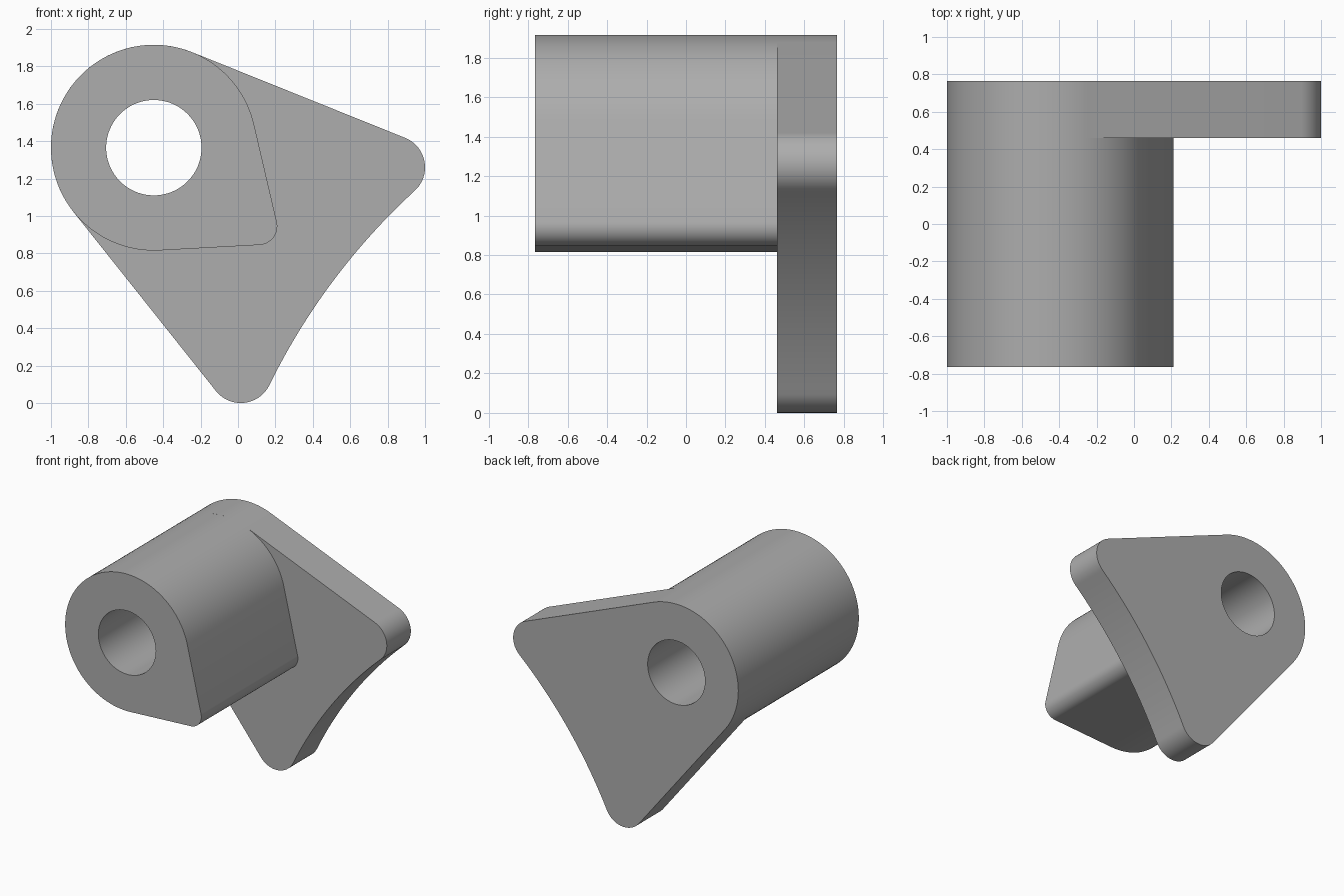
import bpy, bmesh, math
from mathutils import Vector

cube = bpy.data.objects.get("Cube")
if cube:
    bpy.data.objects.remove(cube)

grey = bpy.data.materials.new("plain grey")
grey.use_nodes = True
GREY = (0.42, 0.42, 0.42, 1)
grey.diffuse_color = GREY
grey.node_tree.nodes["Principled BSDF"].inputs["Base Color"].default_value = GREY

HUB, HUB_R, BORE_R = Vector((-0.45, 1.365)), 0.55, 0.255
FRONT, STEP, BACK = -0.765, 0.46, 0.765


def arc(c, r, a0, a1, n):
    """Points on an arc, angles in radians."""
    return [c + r * Vector((math.cos(a0 + (a1 - a0) * i / n),
                            math.sin(a0 + (a1 - a0) * i / n))) for i in range(n + 1)]


def tangent(c0, r0, c1, r1):
    """Outward normal angle of the outer tangent, walking counter-clockwise."""
    d = c1 - c0
    return math.atan2(d.y, d.x) - math.acos((r0 - r1) / d.length)


def ccw(a0, a1):
    return a0 + (a1 - a0) % math.tau


def extrude(name, outline, y0, y1):
    """Bored prism along y from an outline in x and z."""
    bm = bmesh.new()
    bore = arc(HUB, BORE_R, 0, math.tau, 96)[:-1]
    rings = []
    for y in (y0, y1):
        edges = []
        for loop in (outline, bore):
            vs = [bm.verts.new((p.x, y, p.y)) for p in loop]
            edges += [bm.edges.new((vs[i - 1], vs[i])) for i in range(len(vs))]
            rings.append(vs)
        bmesh.ops.triangle_fill(bm, edges=edges, use_beauty=True)
    for a, b in ((rings[0], rings[2]), (rings[1], rings[3])):
        for i in range(len(a)):
            bm.faces.new((a[i - 1], a[i], b[i], b[i - 1]))
    bmesh.ops.recalc_face_normals(bm, faces=bm.faces)
    # Merge the flat end triangles into clean faces
    bmesh.ops.dissolve_limit(bm, angle_limit=0.001, verts=[],
                             edges=[e for e in bm.edges if len({round(v.co.y, 3) for v in e.verts}) == 1])
    mesh = bpy.data.meshes.new(name)
    bm.to_mesh(mesh)
    bm.free()
    mesh.materials.append(grey)
    ob = bpy.data.objects.new(name, mesh)
    bpy.context.collection.objects.link(ob)
    bpy.ops.object.select_all(action='DESELECT')
    ob.select_set(True)
    bpy.context.view_layer.objects.active = ob
    bpy.ops.object.shade_smooth_by_angle(angle=math.radians(30))


# Sleeve: round hub drawn out to one small rounded nose
nose, nose_r = Vector((0.11, 0.945)), 0.1
into = tangent(HUB, HUB_R, nose, nose_r)
out = tangent(nose, nose_r, HUB, HUB_R)
extrude("sleeve",
        arc(HUB, HUB_R, out, ccw(out, into), 80) + arc(nose, nose_r, into, ccw(into, out), 20),
        FRONT, STEP)

# Flange plate: hub, foot and side corner, with a hollow edge between the corners
foot, side, corner_r, hollow_r = Vector((0.015, 0.17)), Vector((0.83, 1.26)), 0.17, 3.5
t_foot = tangent(HUB, HUB_R, foot, corner_r)
t_hub = tangent(side, corner_r, HUB, HUB_R)
span = side - foot
facing = math.atan2(span.y, span.x) - math.pi / 2
reach = hollow_r + corner_r
half = math.asin(span.length / 2 / reach)
hollow_c = (foot + side) / 2 + reach * math.cos(half) * Vector((math.cos(facing), math.sin(facing)))
opposite = facing + math.pi
extrude("flange_plate",
        arc(HUB, HUB_R, t_hub, ccw(t_hub, t_foot), 80)
        + arc(foot, corner_r, t_foot, ccw(t_foot, facing + half), 24)
        + arc(hollow_c, hollow_r, opposite + half, opposite - half, 32)[1:-1]
        + arc(side, corner_r, facing - half, ccw(facing - half, t_hub), 24),
        STEP, BACK)
